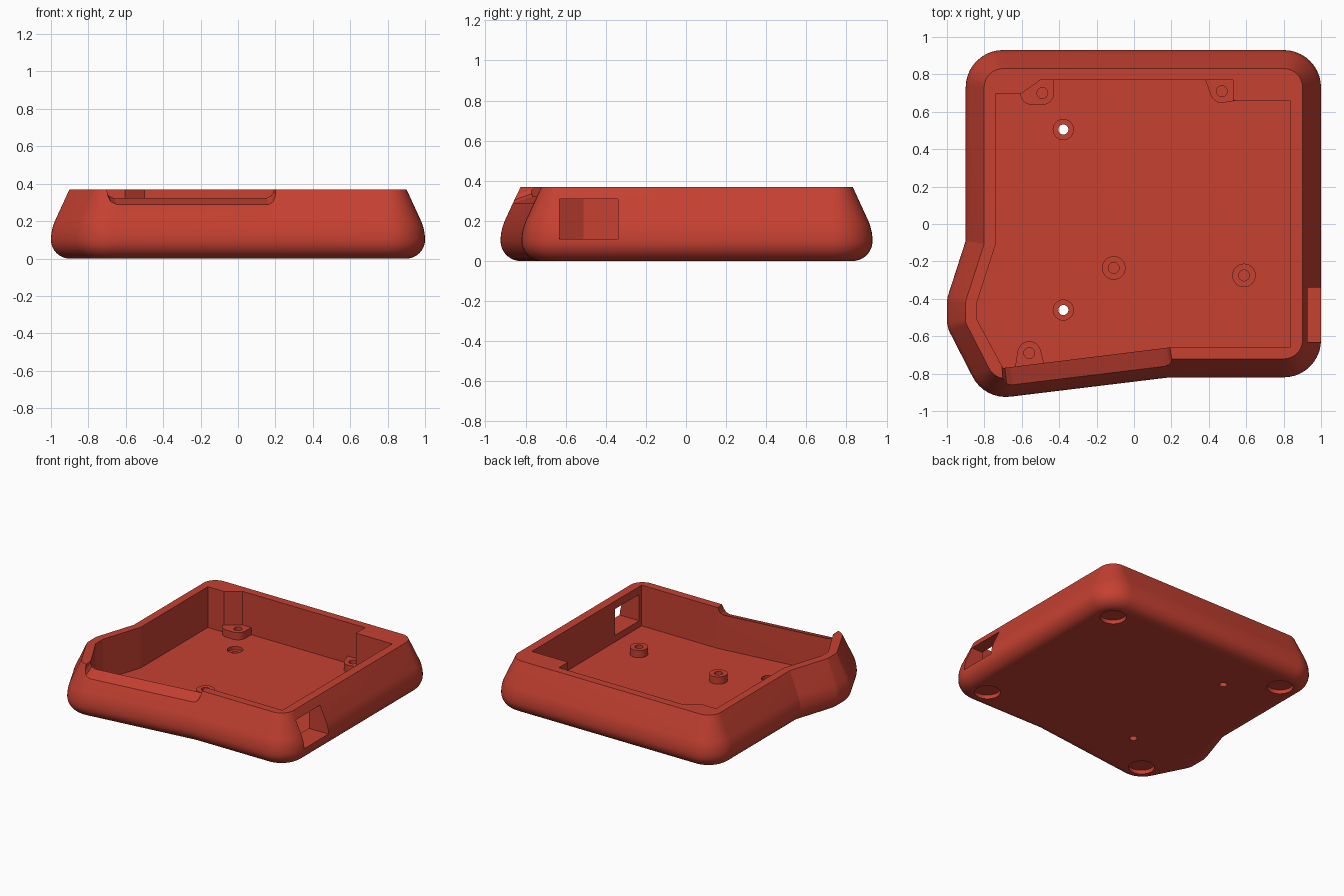
import bpy, bmesh, math
from mathutils import Vector

if "Cube" in bpy.data.objects:
    bpy.data.objects.remove(bpy.data.objects["Cube"])

FLOOR, POST_TOP, RIM = 0.06, 0.115, 0.37

red = bpy.data.materials.new("brick red")
red.diffuse_color = (0.56, 0.052, 0.031, 1)
red.use_nodes = True
red.node_tree.nodes["Principled BSDF"].inputs["Base Color"].default_value = red.diffuse_color

# Outline at its widest: x, y, corner radius (counter-clockwise)
OUTLINE = [(1, 0.93, 0.2), (-0.9, 0.93, 0.2), (-0.9, -0.09, 0.0), (-1, -0.40, 0.14),
           (-1, -0.55, 0.14), (-0.8, -0.94, 0.2), (0.19, -0.82, 0.0), (1, -0.82, 0.2)]


def outline(inset):
    """Rounded outline, moved inward by an even distance."""
    pts = []
    n = len(OUTLINE)
    for i, (x, y, r) in enumerate(OUTLINE):
        p = Vector((x, y))
        a = (p - Vector(OUTLINE[i - 1][:2])).normalized()
        b = (Vector(OUTLINE[(i + 1) % n][:2]) - p).normalized()
        na, nb = Vector((-a.y, a.x)), Vector((-b.y, b.x))
        miter = (na + nb) / (1 + na.dot(nb))
        if r == 0:
            pts.append(p + miter * inset)
            continue
        centre = p + miter * r
        start = math.atan2(-na.y, -na.x)
        turn = math.atan2(a.x * b.y - a.y * b.x, a.dot(b))
        steps = max(3, round(turn / math.radians(9)))
        for k in range(steps + 1):
            t = start + turn * k / steps
            pts.append(centre + Vector((math.cos(t), math.sin(t))) * (r - inset))
    return pts


def make(name, rings):
    """Closed solid through matching rings of points."""
    bm = bmesh.new()
    loops = [[bm.verts.new(p) for p in ring] for ring in rings]
    n = len(loops[0])
    for lo, hi in zip(loops, loops[1:]):
        for i in range(n):
            bm.faces.new((lo[i], lo[(i + 1) % n], hi[(i + 1) % n], hi[i]))
    bm.faces.new(loops[0][::-1])
    bm.faces.new(loops[-1])
    bmesh.ops.recalc_face_normals(bm, faces=bm.faces[:])
    me = bpy.data.meshes.new(name)
    bm.to_mesh(me)
    bm.free()
    me.materials.append(red)
    ob = bpy.data.objects.new(name, me)
    bpy.context.collection.objects.link(ob)
    return ob


def prism(name, pts, z0, z1):
    return make(name, [[(p[0], p[1], z) for p in pts] for z in (z0, z1)])


def circle(x, y, r, n=32):
    return [(x + r * math.cos(2 * math.pi * i / n), y + r * math.sin(2 * math.pi * i / n))
            for i in range(n)]


def cut(ob, cutter):
    cutter.hide_render = True
    mod = ob.modifiers.new("cut", 'BOOLEAN')
    mod.operation, mod.solver, mod.object = 'DIFFERENCE', 'EXACT', cutter
    dg = bpy.context.evaluated_depsgraph_get()
    me = bpy.data.meshes.new_from_object(ob.evaluated_get(dg))
    ob.modifiers.clear()
    ob.data = me
    bpy.data.objects.remove(cutter)


def smooth(ob, angle):
    bpy.ops.object.select_all(action='DESELECT')
    ob.select_set(True)
    bpy.context.view_layer.objects.active = ob
    bpy.ops.object.shade_smooth_by_angle(angle=math.radians(angle))


# Shell side profile: rounded belly, then a wall leaning inward
profile = []
for k in range(11):
    t = math.pi / 2 * k / 10
    profile.append((0.1 * (1 - math.sin(t)), 0.1 * (1 - math.cos(t))))
lean = math.radians(24)
for k in range(1, 6):
    t = lean * k / 5
    profile.append((0.25 * (1 - math.cos(t)), 0.1 + 0.25 * math.sin(t)))
profile.append((0.099, RIM))
shell = make("case_shell", [[(p.x, p.y, z) for p in outline(d)] for d, z in profile])

# Open cavity with thicker corners at the back
cavity = [(0.835, 0.66), (0.53, 0.66), (0.53, 0.77), (-0.5, 0.77), (-0.605, 0.695),
          (-0.74, 0.695), (-0.74, -0.11), (-0.84, -0.42), (-0.84, -0.51), (-0.7, -0.77),
          (0.19, -0.66), (0.835, -0.66)]
cut(shell, prism("cavity_cutter", cavity, FLOOR, 0.6))

# Port opening in the right wall
cut(shell, prism("port_cutter", [(0.7, -0.63), (1.2, -0.63), (1.2, -0.34), (0.7, -0.34)],
                 0.11, 0.31))

# Sloping dip along the front rim
along = Vector((0.87, 0.105)).normalized()
inward = Vector((-along.y, along.x))
start = Vector((-0.68, -0.86))
dip = [(-0.03, 0.8), (-0.03, 0.385), (-0.018, 0.36), (-0.012, 0.325), (0.0, 0.303),
       (0.03, 0.29), (0.85, 0.29), (0.875, 0.303), (0.887, 0.325), (0.893, 0.36),
       (0.905, 0.385), (0.905, 0.8)]
rings = []
for v in (-0.2, 0.14):
    ring = []
    for u, z in dip:
        p = start + along * u + inward * v
        ring.append((p.x, p.y, z + 0.35 * v))
    rings.append(ring)
cut(shell, make("dip_cutter", rings))

# Screw holes through the floor, with counterbores
for y in (0.505, -0.46):
    cut(shell, prism("hole_cutter", circle(-0.378, y, 0.027), -0.1, 0.2))
    cut(shell, prism("bore_cutter", circle(-0.378, y, 0.054), 0.035, 0.2))

# Round foot recesses underneath
for x, y in ((0.8, 0.73), (-0.7, 0.73), (0.8, -0.62), (-0.68, -0.73)):
    cut(shell, prism("foot_cutter", circle(x, y, 0.09, 40), -0.1, 0.03))
smooth(shell, 14)


# Board supports: free-standing posts and lobes joined to the walls
def arc(x, y, r, a0, a1, n=10):
    return [(x + r * math.cos(math.radians(a0 + (a1 - a0) * i / n)),
             y + r * math.sin(math.radians(a0 + (a1 - a0) * i / n))) for i in range(n + 1)]


supports = [
    ("post_centre", (-0.108, -0.235), circle(-0.108, -0.235, 0.063)),
    ("post_right", (0.588, -0.275), circle(0.588, -0.275, 0.063)),
    ("lobe_back_left", (-0.49, 0.70),
     [(-0.61, 0.72)] + arc(-0.545, 0.70, 0.063, 185, 270)
     + arc(-0.49, 0.70, 0.063, 270, 360) + [(-0.427, 0.79), (-0.5, 0.79)]),
    ("lobe_back_right", (0.47, 0.71),
     [(0.38, 0.775)] + arc(0.47, 0.71, 0.063, 200, 290) + [(0.55, 0.66), (0.55, 0.79), (0.375, 0.79)]),
    ("lobe_front_left", (-0.56, -0.69),
     arc(-0.56, -0.69, 0.063, 10, 170) + [(-0.64, -0.79), (-0.475, -0.77)]),
]
for name, (x, y), pts in supports:
    post = prism(name, pts, FLOOR - 0.01, POST_TOP)
    cut(post, prism("pilot_cutter", circle(x, y, 0.029, 24), FLOOR + 0.005, 0.3))
    smooth(post, 30)
